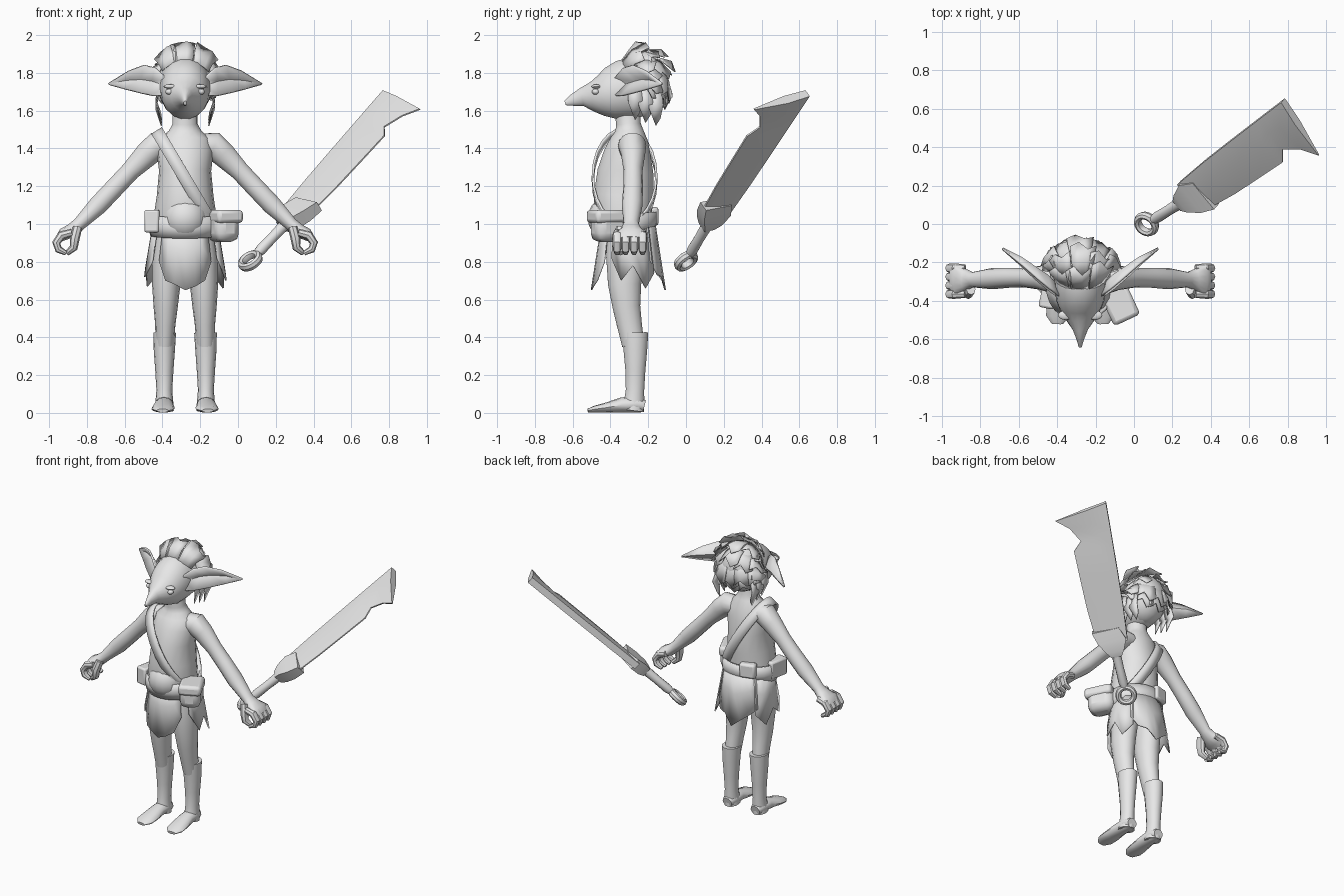
import bpy, bmesh, math, random
from math import sin, cos, pi, radians
from mathutils import Vector, Matrix

random.seed(4)
CX = -0.28   # centre line of the figure
X, Y, Z = Vector((1, 0, 0)), Vector((0, 1, 0)), Vector((0, 0, 1))
if "Cube" in bpy.data.objects:
    bpy.data.objects.remove(bpy.data.objects["Cube"])

grey = bpy.data.materials.new("plain grey")
grey.use_nodes = True
grey.diffuse_color = (0.8, 0.8, 0.8, 1)
grey.node_tree.nodes["Principled BSDF"].inputs["Base Color"].default_value = (0.8, 0.8, 0.8, 1)
parts = []


def finish(name, bm, thick=0, bevel=0):
    bmesh.ops.recalc_face_normals(bm, faces=bm.faces)
    me = bpy.data.meshes.new(name)
    bm.to_mesh(me)
    bm.free()
    me.materials.append(grey)
    ob = bpy.data.objects.new(name, me)
    bpy.context.collection.objects.link(ob)
    if thick:
        mod = ob.modifiers.new("thickness", 'SOLIDIFY')
        mod.thickness, mod.offset = thick, 0
    if bevel:
        mod = ob.modifiers.new("bevel", 'BEVEL')
        mod.width, mod.segments = bevel, 2
    parts.append(ob)
    return ob


def grid(name, rows, closed=False, caps=False, thick=0):
    """Skin rows of points into a surface."""
    bm = bmesh.new()
    vs = [[bm.verts.new(p) for p in row] for row in rows]
    n = len(rows[0])
    for a, b in zip(vs, vs[1:]):
        for i in range(n if closed else n - 1):
            j = (i + 1) % n
            bm.faces.new((a[i], a[j], b[j], b[i]))
    if caps:
        bm.faces.new(vs[0])
        bm.faces.new(vs[-1])
    return finish(name, bm, thick)


def sweep(name, pts, side, n=14):
    """Elliptical tube through (x, y, z, radius along side, other radius)."""
    ps = [Vector(p[:3]) for p in pts]
    rows = []
    for i, p in enumerate(pts):
        t = (ps[min(i + 1, len(ps) - 1)] - ps[max(i - 1, 0)]).normalized()
        s = (side - t * side.dot(t)).normalized()
        u = t.cross(s)
        rows.append([ps[i] + s * p[3] * cos(k * 2 * pi / n) + u * p[4] * sin(k * 2 * pi / n)
                     for k in range(n)])
    return grid(name, rows, True, True)


def ball(name, centre, radii):
    bm = bmesh.new()
    bmesh.ops.create_uvsphere(bm, u_segments=16, v_segments=10, radius=1,
                              matrix=Matrix.Translation(centre) @ Matrix.Diagonal((*radii, 1)))
    return finish(name, bm)


def box(name, centre, size, turn=0, bevel=0.02):
    bm = bmesh.new()
    bmesh.ops.create_cube(bm, size=1, matrix=Matrix.Translation(centre)
                          @ Matrix.Rotation(radians(turn), 4, 'Z') @ Matrix.Diagonal((*size, 1)))
    return finish(name, bm, bevel=bevel)


# Torso, belly and neck
torso = [(.86, -.31, .14, .12), (.95, -.32, .165, .14), (1.03, -.335, .168, .155),
         (1.15, -.33, .15, .16), (1.28, -.32, .138, .15), (1.38, -.31, .15, .125),
         (1.45, -.30, .135, .10), (1.495, -.30, .085, .075), (1.53, -.305, .066, .066),
         (1.62, -.31, .066, .07)]
sweep("torso", [(CX, y, z, rx, ry) for z, y, rx, ry in torso], X, 18)
ball("belly", (CX, -.40, 1.03), (.12, .12, .12))

# Head tapering forward into a drooping beak nose
head = [(-.64, 1.64, .008, .012), (-.60, 1.655, .02, .032), (-.55, 1.672, .04, .05),
        (-.50, 1.675, .075, .078), (-.45, 1.68, .105, .11), (-.40, 1.69, .125, .14),
        (-.33, 1.71, .135, .16), (-.25, 1.73, .14, .165), (-.17, 1.73, .115, .135),
        (-.12, 1.73, .06, .07)]
sweep("head", [(CX, y, z, rx, rz) for y, z, rx, rz in head], X, 18)

# Limbs, ears and other paired parts
for s, label in ((1, "left"), (-1, "right")):
    def at(dx, y, z, *r):
        return (CX + s * dx, y, z, *r)

    sweep(label + "_arm", [at(.08, -.29, 1.42, .07, .06), at(.15, -.285, 1.415, .075, .075),
                           at(.20, -.28, 1.37, .064, .068), at(.29, -.28, 1.28, .05, .052),
                           at(.37, -.28, 1.195, .052, .052), at(.46, -.285, 1.10, .055, .052),
                           at(.56, -.29, 1.0, .04, .036), at(.60, -.29, .965, .058, .038),
                           at(.645, -.29, .945, .085, .034), at(.67, -.29, .92, .07, .02)], Y)
    for k in range(4):
        y = -.365 + k * .045
        sweep(f"{label}_finger_{k + 1}", [at(.60, y, .955, .02, .02), at(.655, y, .94, .025, .024),
                                          at(.682, y, .90, .024, .022), at(.67, y, .865, .022, .02),
                                          at(.63, y, .845, .014, .012)], Y, 8)
    sweep(label + "_thumb", [at(.57, -.34, .98, .03, .025), at(.585, -.36, .92, .032, .026),
                             at(.59, -.36, .875, .026, .022), at(.625, -.345, .845, .016, .014)], Y, 8)

    sweep(label + "_leg", [at(.085, -.31, .95, .075, .11), at(.095, -.32, .82, .08, .105),
                           at(.10, -.325, .68, .075, .09), at(.103, -.315, .56, .064, .075),
                           at(.105, -.30, .47, .054, .068), at(.108, -.28, .36, .048, .06)], X)
    sweep(label + "_boot", [at(.108, -.27, .425, .06, .072), at(.11, -.268, .33, .056, .064),
                            at(.11, -.268, .22, .048, .054), at(.11, -.27, .12, .042, .05),
                            at(.11, -.275, .05, .048, .056), at(.11, -.28, .012, .05, .06)], X)
    sweep(label + "_foot", [at(.11, -.22, .035, .035, .032), at(.11, -.26, .045, .05, .043),
                            at(.112, -.34, .042, .05, .04), at(.115, -.42, .028, .06, .027),
                            at(.118, -.48, .02, .06, .019), at(.12, -.52, .012, .03, .01)], X, 12)

    # Cupped ear running from the temple to a pointed tip
    upper = [at(.10, -.38, 1.77), at(.16, -.335, 1.825), at(.22, -.285, 1.84),
             at(.30, -.215, 1.81), at(.405, -.13, 1.745)]
    inner = [at(.10, -.345, 1.73), at(.17, -.27, 1.755), at(.23, -.23, 1.765),
             at(.31, -.175, 1.76), at(.406, -.128, 1.742)]
    lower = [at(.10, -.39, 1.68), at(.17, -.34, 1.68), at(.24, -.28, 1.695),
             at(.32, -.205, 1.715), at(.405, -.13, 1.739)]
    grid(label + "_ear", [upper, inner, lower], thick=.012)
    ball(label + "_eye", at(.082, -.478, 1.70), (.022, .02, .016))
    ball(label + "_brow", at(.075, -.475, 1.728), (.04, .025, .012))


# Hair: overlapping jagged cards flowing from the brow over the skull
def skull(roll, tilt, lift):
    """roll goes sideways, tilt goes from the brow over the crown to the nape."""
    return Vector((CX + .15 * lift * sin(roll),
                   -.25 - .14 * lift * cos(roll) * cos(tilt),
                   1.735 + .17 * lift * cos(roll) * sin(tilt)))


for row, tilt in enumerate((48, 80, 112, 145, 178)):
    count = 5 if row else 3
    for k in range(count):
        roll = radians((k - (count - 1) / 2) * 32 + random.uniform(-5, 5))
        wide = radians(19)
        length = random.uniform(42, 56) if row < 4 else 32
        lift = random.uniform(1.28, 1.46) if row < 4 else 1.25
        card = []
        for f in (0, .55, 1):
            up = 1.0 + (lift - 1.0) * f ** 1.4
            row_pts = []
            for j, jag in enumerate((0, 8, -6, 5)):
                t = radians(tilt + length * f + (jag if f == 1 else 0))
                row_pts.append(skull(roll + wide * (j / 1.5 - 1), t, up))
            card.append(row_pts)
        grid(f"hair_card_{row + 1}_{k + 1}", card, thick=.006)
ball("hair_cap", (CX, -.235, 1.74), (.148, .145, .17))
for s, label in ((1, "left"), (-1, "right")):
    for k in range(3):
        y, z = -.28 + k * .055, 1.74 - k * .015
        grid(f"{label}_side_lock_{k + 1}",
             [[(CX + s * .135, y - .03, z), (CX + s * .135, y + .04, z)],
              [(CX + s * .155, y - .025, z - .1), (CX + s * .155, y + .05, z - .08)],
              [(CX + s * .125, y + .01, z - .19), (CX + s * .13, y + .035, z - .15)]], thick=.006)


# Ragged loincloth panels hanging below the belt
def panel(name, start, end, bottoms, flare=1.0):
    rows = []
    for f in (0, .4, 1):
        pts = []
        for i, low in enumerate(bottoms):
            a = radians(start + (end - start) * i / (len(bottoms) - 1))
            z = 1.0 + (low - 1.0) * f
            g = flare * (1.0 - z) / .35
            pts.append((CX + (.17 + .06 * g) * cos(a), -.305 + (.14 + .055 * g) * sin(a), z))
        rows.append(pts)
    grid(name, rows, thick=.008)


panel("front_flap", -132, -48, (.80, .70, .68, .65, .67, .70, .80))
panel("back_flap", 42, 138, (.80, .73, .72, .65, .70, .74, .78))
panel("left_hip_flap", -32, 48, (.82, .70, .78, .66, .74))
panel("right_hip_flap", 212, 132, (.80, .72, .77, .67, .74))

# Belt, shoulder strap and pouches
ring = [2 * pi * k / 24 for k in range(24)]
grid("belt", [[(CX + rx * cos(a), -.325 + ry * sin(a), z + .015 * sin(a)) for a in ring]
              for z, rx, ry in ((.94, .178, .15), (.99, .186, .162), (1.05, .178, .162))],
     closed=True, thick=.015)
grid("shoulder_strap", [[(CX + .148 * cos(a) + w * .8, -.325 + .168 * sin(a), 1.24 - .25 * cos(a) + w * .5)
                         for a in ring] for w in (-.035, .035)], closed=True, thick=.012)
box("left_pouch", (-.08, -.41, .985), (.14, .18, .16), 25, .045)
box("left_pouch_flap", (-.075, -.415, 1.04), (.15, .19, .07), 25, .02)
box("right_pouch", (-.445, -.37, 1.015), (.08, .14, .12), -12, .012)
box("back_pouch", (-.36, -.185, 1.04), (.11, .06, .10), 15, .015)

# Cleaver: built flat, along = length, across = width, then laid in place
along = Vector((.634, .394, .665)).normalized()
across = Vector((-.63, .766, .148))
across = (across - along * across.dot(along)).normalized()
flat = along.cross(across)
place = Matrix.Translation((.065, 0, .805)) @ Matrix((along, across, flat)).transposed().to_4x4()

# Each station pairs the thick spine with the thin cutting edge
stations = [(.36, .095, .43, -.105), (.60, .122, .62, -.112), (.82, .140, .83, -.108),
            (1.02, .155, 1.018, -.103), (1.10, .161, 1.076, -.044), (1.18, .167, 1.174, -.095),
            (1.295, .175, 1.245, -.173)]
rows = []
for s0, t0, s1, t1 in stations:
    m = Vector((s0 * .6 + s1 * .4, t0 * .6 + t1 * .4, 0))
    rows.append([(s0, t0, .022), (s0, t0, -.022), m - Z * .026, (s1, t1, -.004),
                 (s1, t1, .004), m + Z * .026])
blade = grid("cleaver_blade", rows, True, True)
guard = grid("cleaver_guard", [[(a, lo, -h), (a, hi, -h), (a, hi, h), (a, lo, h)] for a, lo, hi, h in
                               ((.27, -.03, .035, .03), (.31, -.055, .06, .04),
                                (.38, -.095, .09, .038), (.46, -.118, .06, .03))], True, True)
grip = sweep("cleaver_grip", [(a, 0, 0, r, r) for a, r in
                              ((.05, .022), (.09, .03), (.18, .028), (.30, .032))], Y, 10)
loop = grid("cleaver_ring", [[((.051 + .019 * cos(b)) * cos(a), (.051 + .019 * cos(b)) * sin(a),
                               .025 * sin(b)) for a in ring]
                             for b in [k * pi / 4 for k in range(9)]], True)
for ob in (blade, guard, grip, loop):
    ob.data.transform(place)

# Smooth shading with crisp creases
bpy.ops.object.select_all(action='DESELECT')
for ob in parts:
    ob.select_set(True)
bpy.context.view_layer.objects.active = parts[0]
bpy.ops.object.shade_smooth_by_angle(angle=radians(40))
